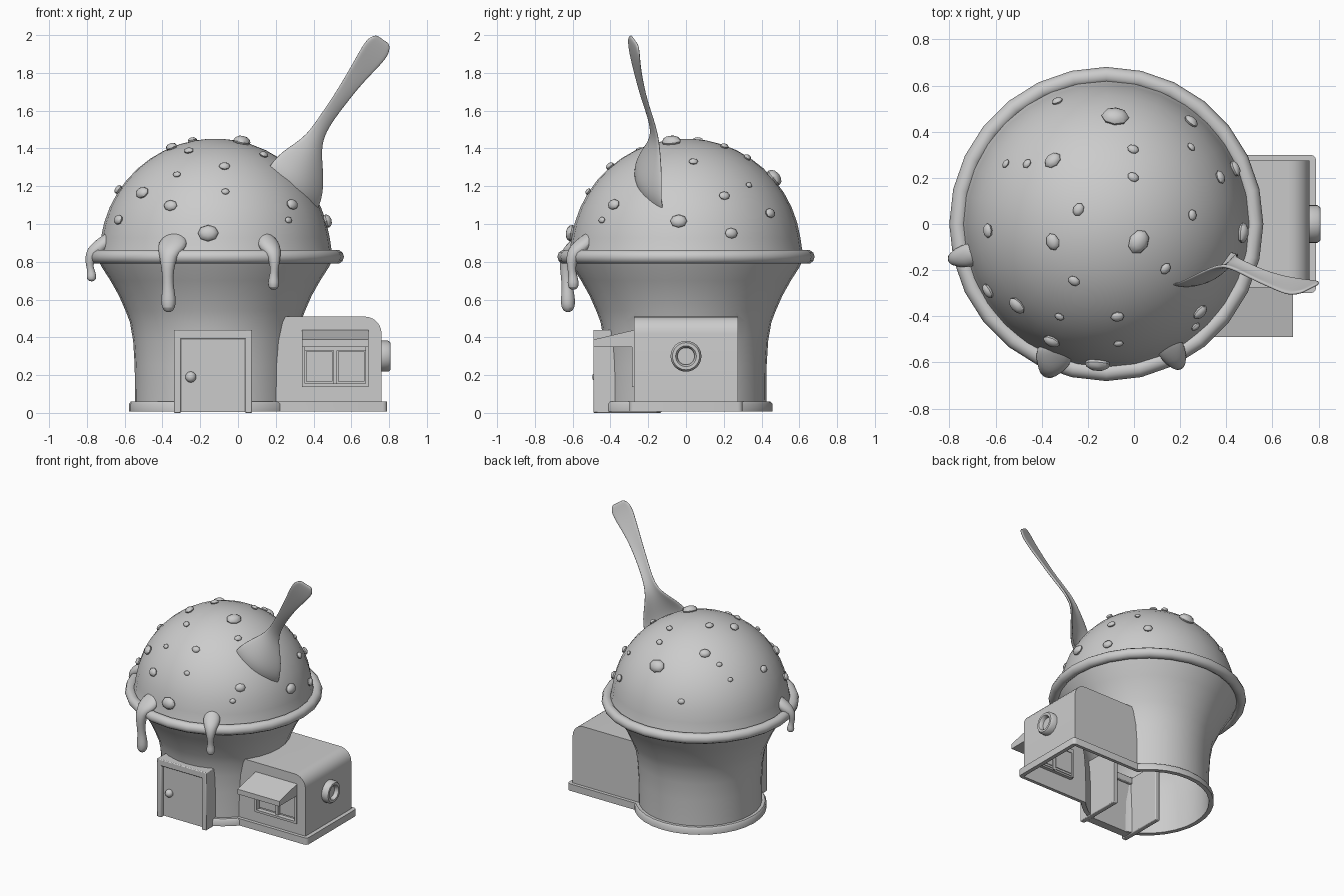
import bpy, bmesh, math
from mathutils import Vector, Matrix

if "Cube" in bpy.data.objects:
    bpy.data.objects.remove(bpy.data.objects["Cube"])

CX = -0.12   # axis of the round cup
SEG = 32


def make(name, verts, faces):
    me = bpy.data.meshes.new(name)
    me.from_pydata([tuple(v) for v in verts], [], faces)
    bm = bmesh.new()
    bm.from_mesh(me)
    bmesh.ops.recalc_face_normals(bm, faces=bm.faces)
    bm.to_mesh(me)
    bm.free()
    ob = bpy.data.objects.new(name, me)
    bpy.context.collection.objects.link(ob)
    return ob


def loft(name, rings, closed=True, caps=True):
    n = len(rings[0])
    faces = []
    for i in range(len(rings) - 1):
        for j in range(n if closed else n - 1):
            k = (j + 1) % n
            faces.append((i*n + j, i*n + k, i*n + n + k, i*n + n + j))
    if caps:
        faces += [tuple(range(n)), tuple(range((len(rings)-1)*n, len(rings)*n))]
    return make(name, [v for r in rings for v in r], faces)


def lathe(name, profile, caps=True):
    return loft(name, [[(CX + r*math.cos(a), r*math.sin(a), z)
                        for a in (2*math.pi*j/SEG for j in range(SEG))]
                       for r, z in profile], caps=caps)


def box(name, x0, x1, y0, y1, z0, z1, bevel=0):
    ob = loft(name, [[(x0, y0, z), (x1, y0, z), (x1, y1, z), (x0, y1, z)] for z in (z0, z1)])
    if bevel:
        m = ob.modifiers.new("bevel", 'BEVEL')
        m.width, m.segments = bevel, 2
    return ob


def prism(name, outline, a, b, axis):
    # extrude a 2D outline (other two axes) from a to b
    put = {'y': lambda p, t: (p[0], t, p[1]), 'x': lambda p, t: (t, p[0], p[1]),
           'z': lambda p, t: (p[0], p[1], t)}[axis]
    return loft(name, [[put(p, t) for p in outline] for t in (a, b)])


def boolean(ob, other, op, remove=True):
    m = ob.modifiers.new("bool", 'BOOLEAN')
    m.operation, m.object, m.solver = op, other, 'EXACT'
    bpy.context.view_layer.objects.active = ob
    bpy.ops.object.modifier_apply(modifier=m.name)
    if remove:
        bpy.data.objects.remove(other)


def arc(cx, cy, r, a0, a1, n=6):
    return [(cx + r*math.cos(math.radians(a0 + (a1-a0)*i/n)),
             cy + r*math.sin(math.radians(a0 + (a1-a0)*i/n))) for i in range(n + 1)]


# Cup body joined with the side annex
body = lathe("cup_body", [(.425, -.1), (.425, .06), (.427, .25), (.435, .38), (.452, .48), (.475, .54),
                          (.51, .62), (.555, .70), (.60, .77), (.625, .82)])
annex = prism("annex", [(0, -.1), (.76, -.1)] + arc(.67, .42, .09, 0, 90) + [(0, .51)], -.275, .275, 'y')
boolean(body, annex, 'UNION')

# Base trim around both, hollowed by the body
trim = lathe("base_trim", [(.457, .008), (.457, .048), (.447, .06)])
tb = prism("trim_annex", [(0, -.30)] + arc(.765, -.275, .025, -90, 0, 3)
           + arc(.765, .275, .025, 0, 90, 3) + [(0, .30)], .008, .06, 'z')
boolean(trim, tb, 'UNION')
boolean(trim, body, 'DIFFERENCE', remove=False)

# Window recess, then open the bottom of the body
boolean(body, box("window_cutter", .35, .68, -.4, -.245, .15, .36), 'DIFFERENCE')
bm = bmesh.new()
bm.from_mesh(body.data)
bmesh.ops.bisect_plane(bm, geom=bm.verts[:] + bm.edges[:] + bm.faces[:], plane_co=(0, 0, .008),
                       plane_no=(0, 0, 1), clear_inner=True)
bm.to_mesh(body.data)
bm.free()

# Window frame, panes and awning
box("window_frame_bottom", .34, .69, -.285, -.25, .138, .155)
for i, x in enumerate((.34, .505, .675)):
    w = .02 if i == 1 else .015
    box(f"window_bar_{i}", x, x + w, -.285 if i != 1 else -.268, -.24, .14, .36)
for i, x in enumerate((.36, .53)):
    box(f"window_pane_{i}", x, x + .14, -.255, -.24, .165, .325)
box("window_frame_top", .345, .685, -.268, -.24, .33, .36)
prism("awning", [(-.27, .35), (-.49, .35), (-.49, .388), (-.27, .44)], .34, .69, 'x')

# Porthole on the annex end
bpy.ops.mesh.primitive_cylinder_add(vertices=24, radius=.05, depth=.03, location=(.765, 0, .3),
                                    rotation=(0, math.pi/2, 0))
bpy.context.object.name = "porthole_glass"
prof = [(.082, .75), (.082, .795), (.072, .808), (.055, .808), (.045, .795), (.045, .75)]
loft("porthole_ring", [[(x, r*math.cos(2*math.pi*j/24), .3 + r*math.sin(2*math.pi*j/24))
                        for j in range(24)] for r, x in prof], caps=False)

# Door
for n, x in (("left", -.34), ("right", .037)):
    box(f"door_post_{n}", x, x + .038, -.49, -.13, 0, .44, .006)
box("door_lintel", -.34, .075, -.49, -.38, .39, .44, .006)
box("door_panel", -.302, .037, -.462, -.40, .005, .39)
bpy.ops.mesh.primitive_uv_sphere_add(segments=16, ring_count=8, radius=.029, location=(-.25, -.468, .19))
bpy.context.object.name = "door_knob"

# Rim ring and scoop
bpy.ops.mesh.primitive_torus_add(major_segments=28, minor_segments=10, major_radius=.643,
                                 minor_radius=.038, location=(CX, 0, .826))
bpy.context.object.name = "rim"
R, Z0 = .612, .84
scoop = lathe("scoop", [(.625, .835), (.614, .87)] + [(R*math.cos(t), Z0 + R*math.sin(t))
              for t in (math.radians(a) for a in list(range(8, 88, 8)) + [87])])

# Drips running over the rim
shape = [(.55, .96, .02), (.59, .91, .085), (.635, .875, .08), (.668, .845, .058), (.682, .80, .042),
         (.682, .72, .029), (.675, .66, .031), (.672, .60, .043), (.672, .555, .038), (.672, .532, .014)]
for i, (dx, dy, end, s) in enumerate(((-.25, -.63, .53, 1), (.31, -.60, .65, .75), (-.66, -.15, .695, .65))):
    d = Vector((dx, dy, 0)).normalized()
    side = Vector((-d.y, d.x, 0))
    k = (.82 - end) / .29
    pts = [(Vector((CX, 0, z if z > .82 else .82 - (.82 - z)*k)) + d*r, w*s) for r, z, w in shape]
    rings = []
    for j, (c, w) in enumerate(pts):
        t = (pts[min(j+1, len(pts)-1)][0] - pts[max(j-1, 0)][0]).normalized()
        nrm = t.cross(side)
        depth = min(w, .04)
        rings.append([c + side*w*math.cos(a) + nrm*depth*math.sin(a)
                      for a in (2*math.pi*q/12 for q in range(12))])
    ob = loft(f"drip_{i}", rings)
    ob.modifiers.new("smooth", 'SUBSURF').levels = 1

# Chips pressed into the scoop: x, y as seen from above, size
chips = [(-.08, .48, .06), (-.34, .55, .025), (.26, .46, .033), (.26, .345, .02), (0, .335, .026),
         (0, .21, .026), (-.36, .285, .04), (-.475, .27, .022), (-.57, .27, .02), (.39, .21, .03),
         (.485, .26, .036), (-.245, .065, .03), (-.36, -.08, .038), (.025, -.08, .055), (.265, .04, .025),
         (-.65, -.03, .032), (.49, -.04, .045), (.145, -.2, .027), (-.265, -.255, .027), (-.33, -.415, .022),
         (-.07, -.415, .03), (-.065, -.535, .022), (-.52, -.365, .042), (-.65, -.3, .034),
         (-.365, -.525, .038), (.3, -.395, .037), (.28, -.46, .022), (-.16, -.64, .055)]
for i, (x, y, s) in enumerate(chips):
    v = Vector((x - CX, y, 0)) * .96
    v *= min(1, .602 / v.length)
    v.z = math.sqrt(R*R - v.length_squared)
    rot = v.to_track_quat('Z', 'Y').to_matrix().to_4x4()
    bpy.ops.mesh.primitive_uv_sphere_add(segments=8, ring_count=6)
    ob = bpy.context.object
    ob.name = f"chip_{i}"
    ob.data.transform(Matrix.Translation(v*1.01 + Vector((CX, 0, Z0))) @ rot
                      @ Matrix.Diagonal((s, s*.8, s*.55, 1)))

# Spoon: centre line, half width, dish depth
W = Vector((.76, .38, -.53)).normalized()
N = Vector((.31, -.91, -.21)).normalized()
stations = [((.768, -.275, 1.978), .045, 0), ((.745, -.277, 1.945), .078, 0), ((.70, -.272, 1.88), .073, 0),
            ((.62, -.25, 1.775), .052, .003), ((.54, -.22, 1.66), .042, .006), ((.46, -.18, 1.55), .038, .008),
            ((.41, -.16, 1.465), .045, .012), ((.378, -.165, 1.39), .085, .025),
            ((.345, -.18, 1.31), .145, .045), ((.305, -.20, 1.22), .185, .06),
            ((.27, -.18, 1.14), .18, .055), ((.23, -.15, 1.06), .12, .03), ((.20, -.12, 1.01), .05, 0)]
rings = [[Vector(c) + W*h*u + N*d*(1 - u*u) for u in (-1, -.6, -.2, .2, .6, 1)] for c, h, d in stations]
spoon = loft("spoon", rings, closed=False, caps=False)
m = spoon.modifiers.new("thickness", 'SOLIDIFY')
m.thickness, m.offset = .016, 0
spoon.modifiers.new("smooth", 'SUBSURF').levels = 2

# Smooth shading with sharp edges kept
bpy.ops.object.select_all(action='DESELECT')
for ob in bpy.context.scene.objects:
    if ob.type == 'MESH':
        ob.select_set(True)
        bpy.context.view_layer.objects.active = ob
bpy.ops.object.shade_smooth_by_angle(angle=math.radians(40))
